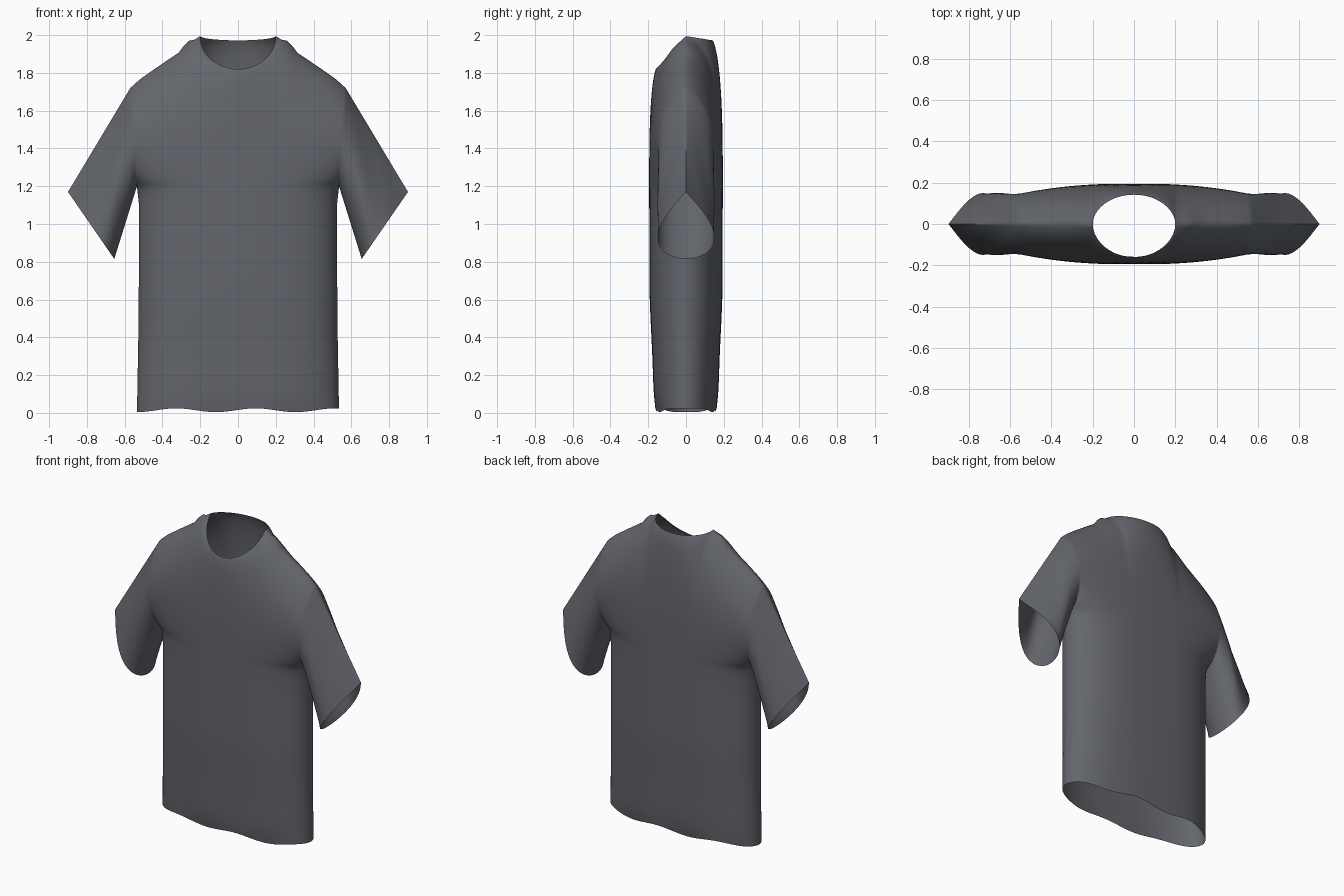
import bpy, bmesh, math

if "Cube" in bpy.data.objects:
    bpy.data.objects.remove(bpy.data.objects["Cube"], do_unlink=True)

PIT_X, PIT_Z = 0.535, 1.2        # underarm
SHO_X, SHO_Z = 0.57, 1.72        # top of the armhole
NECK = 0.2                       # half width of the neck opening
DEPTH = 0.195                    # half depth of the chest
SHOULDER = [(0.2, 1.995), (0.22, 1.978), (0.27, 1.968), (0.31, 1.91),
            (0.45, 1.815), (0.52, 1.765), (0.57, 1.72)]
WAIST = [(0, 0.535), (0.5, 0.526), (1.1, 0.524), (1.2, 0.535)]
BELLY = [(0, 0.152), (0.04, 0.17), (0.3, 0.178), (0.6, 0.193), (1.2, 0.195)]


def lerp(a, b, t):
    return a + (b - a) * t


def profile(pts, t):
    """Piecewise linear lookup."""
    for (a, p), (b, q) in zip(pts, pts[1:]):
        if t <= b:
            return lerp(p, q, max(0, (t - a) / (b - a)))
    return pts[-1][1]


def hump(v, tail):
    """Sleeve section: round below, pinched along the upper seam."""
    peak = 0.5 / (0.5 + tail)
    return v ** 0.5 * (1 - v) ** tail / (peak ** 0.5 * (1 - peak) ** tail)


def lower_body(cx, v, sx, sy):
    hem = 0.014 + 0.01 * math.cos(14 * (sx * cx - 0.1))
    z = lerp(hem, PIT_Z, v)
    s = cx / SHO_X
    return s * profile(WAIST, z), profile(BELLY, z) * (1 - s ** 3) ** 0.5, z


def upper_body(cx, v, sx, sy):
    s = cx / SHO_X
    rim = max(0, 1 - (cx / NECK) ** 2) ** 0.5
    if cx < NECK:
        low = 1.82 if sy < 0 else 1.972
        top = lerp(1.995, low, rim)
    else:
        top = profile(SHOULDER, cx)
    edge = rim * (0.16 if sy < 0 else 0.142)
    chest = edge + (DEPTH - edge) * (1 - v ** 3) ** 0.6
    blend = (1 - s ** 3) ** (0.5 + 0.5 * min(1, 3 * v))
    return (s * lerp(PIT_X, SHO_X, v),
            lerp(0.15 * hump(v, 0.7), chest, blend), lerp(PIT_Z, top, v))


def sleeve(u, v, sx, sy):
    x = lerp(lerp(PIT_X, SHO_X, v), lerp(0.655, 0.9, v), u)
    z = lerp(lerp(PIT_Z, SHO_Z, v), lerp(0.815, 1.17, v), u)
    fold = 1 + 0.04 * math.sin(45 * x + 8 * z) * math.sin(math.pi * u)
    return x, 0.15 * fold * hump(v, lerp(0.7, 1.1, u)), z


def add_panel(bm, shape, us, vs, sx, sy):
    """One sewn panel, placed left or right (sx) and front or back (sy)."""
    grid = []
    for u in us:
        column = []
        for v in vs:
            x, y, z = shape(u, v, sx, sy)
            column.append(bm.verts.new((sx * x, sy * y, z)))
        grid.append(column)
    for a, b in zip(grid, grid[1:]):
        for j in range(len(vs) - 1):
            quad = [a[j], b[j], b[j + 1], a[j + 1]]
            bm.faces.new(quad[::-1] if sx * sy > 0 else quad)


def eased(n, a=0, b=1):
    """Values packed towards the end."""
    return [lerp(a, b, math.sin(math.pi / 2 * i / n)) for i in range(n + 1)]


# Panel spacing
columns = eased(10, 0, NECK) + eased(20, NECK, SHO_X)[1:]
even = [i / 24 for i in range(25)]
both_ends = [0.5 - 0.5 * math.cos(math.pi * t) for t in even]

# Sew the panels together along the side, shoulder and armhole seams
bm = bmesh.new()
for sx in (1, -1):
    for sy in (1, -1):
        add_panel(bm, lower_body, columns, even, sx, sy)
        add_panel(bm, upper_body, columns, both_ends, sx, sy)
        add_panel(bm, sleeve, even, both_ends, sx, sy)
bmesh.ops.remove_doubles(bm, verts=bm.verts, dist=0.0003)

# Relax the cloth, leaving hems and seams in place
loose = [v for v in bm.verts if not v.is_boundary and abs(v.co.y) > 0.001]
for _ in range(6):
    bmesh.ops.smooth_vert(bm, verts=loose, factor=0.5, use_axis_x=True,
                          use_axis_y=True, use_axis_z=True)
mesh = bpy.data.meshes.new("shirt")
bm.to_mesh(mesh)
bm.free()

shirt = bpy.data.objects.new("shirt", mesh)
bpy.context.collection.objects.link(shirt)

# Fabric colour
fabric = bpy.data.materials.new("charcoal_fabric")
fabric.use_nodes = True
colour = (0.125, 0.132, 0.15, 1)
fabric.diffuse_color = colour
fabric.node_tree.nodes["Principled BSDF"].inputs["Base Color"].default_value = colour
mesh.materials.append(fabric)

bpy.context.view_layer.objects.active = shirt
shirt.select_set(True)
bpy.ops.object.shade_smooth_by_angle(angle=math.radians(70))
